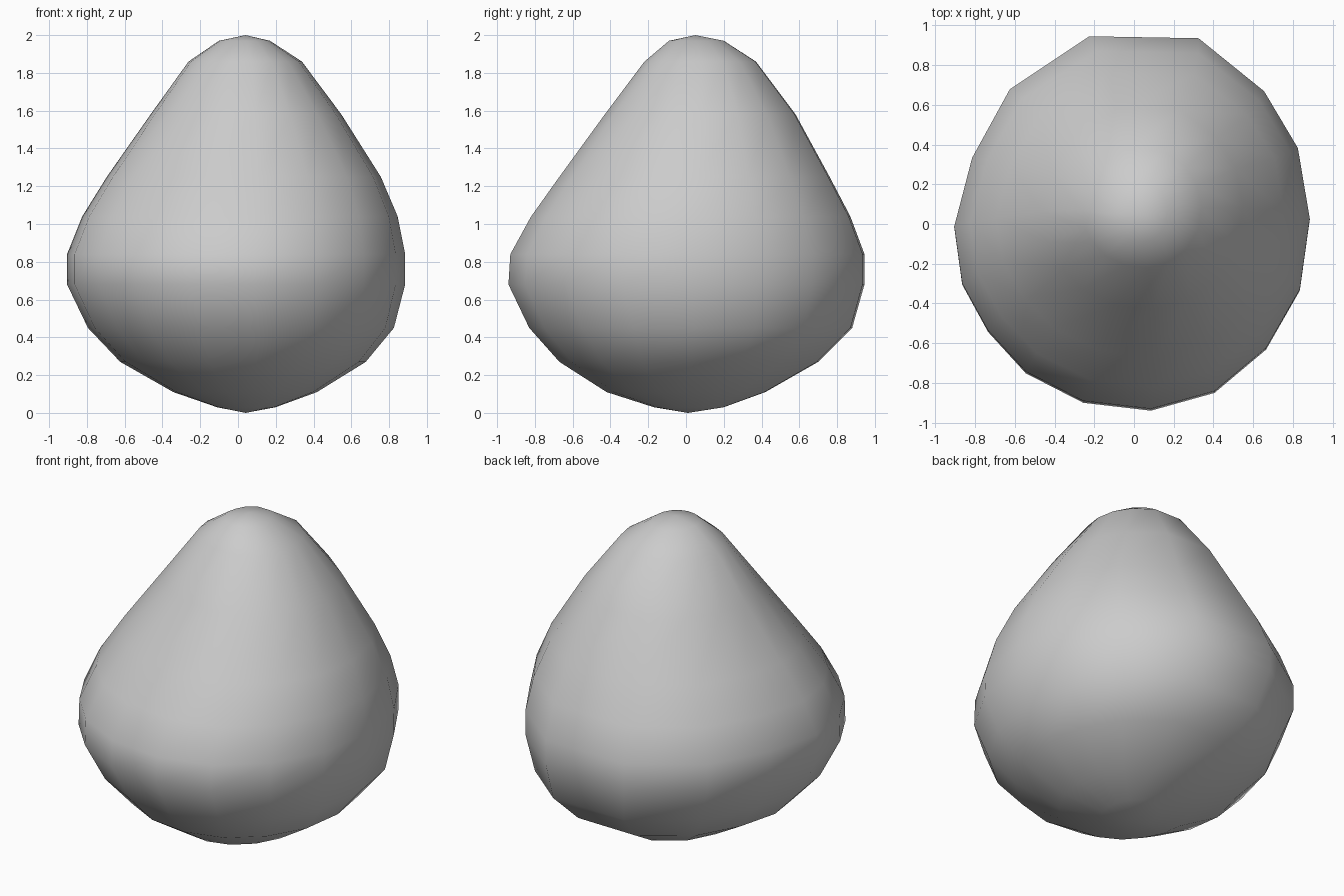
import bpy
import bmesh

cube = bpy.data.objects.get("Cube")
if cube:
    bpy.data.objects.remove(cube, do_unlink=True)

# Irregular outline of the widest part, counter-clockwise from the right
OUTLINE = [(.89, .02), (.83, .38), (.66, .67), (.33, .94), (-.22, .95),
           (-.62, .68), (-.81, .33), (-.9, -.02), (-.86, -.31), (-.73, -.55),
           (-.54, -.76), (-.25, -.91), (.09, -.95), (.41, -.86), (.67, -.64),
           (.84, -.34)]

# Height, then the x and y extent of each ring
RINGS = [(.03, -.11, .2, -.17, .2), (.11, -.34, .42, -.42, .42),
         (.27, -.62, .68, -.67, .7), (.45, -.79, .83, -.83, .88),
         (.68, -.9, .89, -.94, .945), (.84, -.9, .89, -.93, .945),
         (1.04, -.82, .85, -.82, .87), (1.25, -.69, .76, -.67, .76),
         (1.58, -.46, .55, -.43, .58), (1.86, -.26, .34, -.22, .37),
         (1.97, -.1, .17, -.09, .2)]


def between(low, high, t):
    return (low + high) / 2 + t * (high - low) / 2


# Stone body lofted through the rings and closed at both poles
bm = bmesh.new()
loops = [[bm.verts.new((between(x0, x1, x / .895), between(y0, y1, y / .95), z))
          for x, y in OUTLINE] for z, x0, x1, y0, y1 in RINGS]
bottom = bm.verts.new((.04, .01, 0))
top = bm.verts.new((.04, .05, 2))
count = len(OUTLINE)
for i in range(count):
    j = (i + 1) % count
    for low, high in zip(loops, loops[1:]):
        bm.faces.new((low[i], low[j], high[j], high[i]))
    bm.faces.new((bottom, loops[0][j], loops[0][i]))
    bm.faces.new((top, loops[-1][i], loops[-1][j]))
bmesh.ops.recalc_face_normals(bm, faces=bm.faces)
for face in bm.faces:
    face.smooth = True
mesh = bpy.data.meshes.new("stone")
bm.to_mesh(mesh)
bm.free()
stone = bpy.data.objects.new("stone", mesh)
bpy.context.collection.objects.link(stone)

# Plain grey surface
grey = bpy.data.materials.new("stone grey")
grey.use_nodes = True
colour = (.6, .6, .6, 1)
grey.diffuse_color = colour
grey.node_tree.nodes["Principled BSDF"].inputs["Base Color"].default_value = colour
mesh.materials.append(grey)
